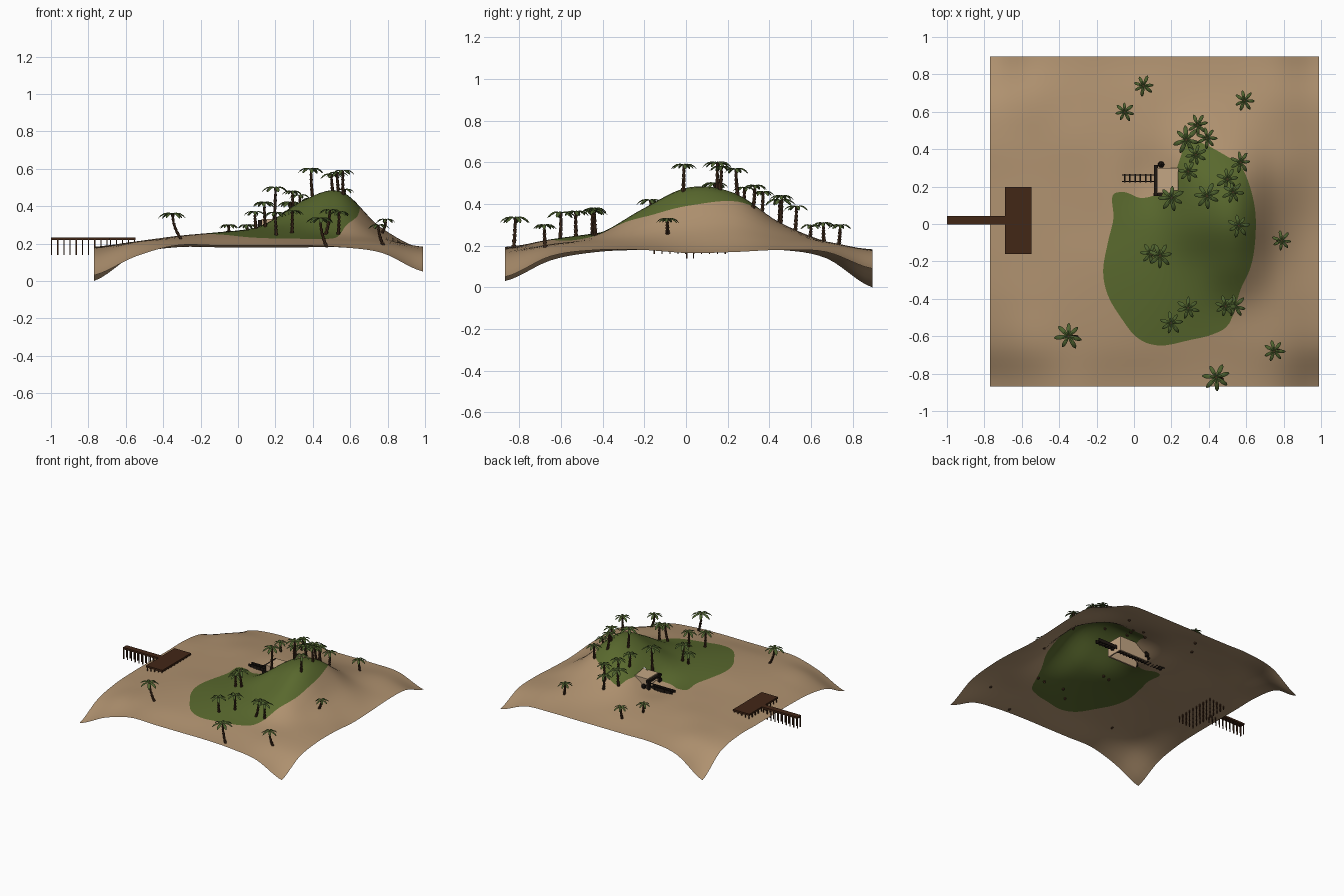
import bpy, bmesh, math, random
from mathutils import Vector, Matrix
from mathutils.geometry import delaunay_2d_cdt

if "Cube" in bpy.data.objects:
    bpy.data.objects.remove(bpy.data.objects["Cube"])
random.seed(4)

def mat(name, r, g, b):
    m = bpy.data.materials.new(name)
    m.diffuse_color = (r, g, b, 1)
    m.use_nodes = True
    m.node_tree.nodes["Principled BSDF"].inputs["Base Color"].default_value = m.diffuse_color
    return m

SAND = mat("sand", .43, .285, .16)
GRASS = mat("grass", .10, .14, .027)
WOOD = mat("pier_wood", .055, .02, .008)
BARK = mat("palm_bark", .065, .03, .014)
LEAF = mat("palm_leaf", .075, .12, .028)
DARK = mat("dark_timber", .014, .009, .006)
STONE = mat("pale_wall", .55, .38, .23)

def finish(name, bm, mats, smooth=None):
    me = bpy.data.meshes.new(name)
    bm.to_mesh(me)
    bm.free()
    ob = bpy.data.objects.new(name, me)
    bpy.context.collection.objects.link(ob)
    for m in mats:
        me.materials.append(m)
    if smooth:
        bpy.ops.object.select_all(action='DESELECT')
        ob.select_set(True)
        bpy.context.view_layer.objects.active = ob
        bpy.ops.object.shade_smooth_by_angle(angle=math.radians(smooth))
    return ob

def box(bm, x0, x1, y0, y1, z0, z1):
    m = Matrix.Translation(((x0 + x1) / 2, (y0 + y1) / 2, (z0 + z1) / 2)) @ \
        Matrix.Diagonal((x1 - x0, y1 - y0, z1 - z0, 1))
    bmesh.ops.create_cube(bm, size=1, matrix=m)

# Coarse height grid, front row first, left to right
X0, X1, Y0, Y1 = -.77, .99, -.87, .895
H = [(.03, .13, .19, .19, .19, .19, .18, .15, .05),
     (.13, .20, .22, .23, .23, .22, .21, .20, .15),
     (.17, .21, .235, .25, .26, .26, .25, .22, .18),
     (.18, .21, .24, .26, .28, .32, .375, .24, .18),
     (.18, .21, .235, .255, .29, .41, .475, .27, .165),
     (.18, .21, .235, .25, .25, .41, .445, .28, .17),
     (.18, .21, .235, .24, .25, .305, .30, .235, .18),
     (.14, .20, .21, .215, .22, .22, .22, .215, .17),
     (.00, .14, .18, .18, .18, .18, .18, .17, .09)]

def cubic(p, t):
    a, b, c, d = p
    return b + .5 * t * (c - a + t * (2*a - 5*b + 4*c - d + t * (3*(b - c) + d - a)))

def sample(row, u):
    i = min(max(int(u), 0), 7)
    g = lambda k: row[min(max(k, 0), 8)]
    return cubic([g(i + k) for k in (-1, 0, 1, 2)], u - i)

def ground(x, y):
    u, v = 8 * (x - X0) / (X1 - X0), 8 * (y - Y0) / (Y1 - Y0)
    return max(0, sample([sample(r, u) for r in H], v))

# Grass outline, rounded into a closed loop
G = [(-.115, .15), (-.05, .17), (.03, .14), (.10, .15), (.17, .18), (.21, .25),
     (.25, .36), (.28, .45), (.37, .43), (.5, .36), (.57, .31), (.62, .2), (.65, .05),
     (.645, -.12), (.62, -.24), (.57, -.35), (.51, -.53), (.42, -.59), (.3, -.62),
     (.14, -.65), (.02, -.61), (-.07, -.5), (-.14, -.38), (-.165, -.25), (-.14, -.1), (-.11, .03)]
n = len(G)
loop = [tuple(cubic([G[(i + k) % n][a] for k in (-1, 0, 1, 2)], s / 5) for a in (0, 1))
        for i in range(n) for s in range(5)]

def in_grass(x, y):
    c = False
    for (ax, ay), (bx, by) in zip(loop, loop[1:] + loop[:1]):
        if (ay > y) != (by > y) and x < ax + (y - ay) * (bx - ax) / (by - ay):
            c = not c
    return c

# Island sheet: grid triangulated along the grass edge and the tunnel opening
N = 48
pts = [Vector((X0 + (X1 - X0) * i / N, Y0 + (Y1 - Y0) * j / N)) for j in range(N + 1) for i in range(N + 1)]
edges = []
hole = [(.135, .18), (.235, .18), (.235, .285), (.135, .285)]
for ring in (loop, hole):
    b = len(pts)
    pts += [Vector(p) for p in ring]
    edges += [(b + i, b + (i + 1) % len(ring)) for i in range(len(ring))]
vs, _, fs = delaunay_2d_cdt(pts, edges, [], 0, 1e-5)[:3]
bm = bmesh.new()
bv = [bm.verts.new((p.x, p.y, ground(p.x, p.y))) for p in vs]
for f in fs:
    cx = sum(vs[i].x for i in f) / len(f)
    cy = sum(vs[i].y for i in f) / len(f)
    if .135 < cx < .235 and .18 < cy < .285:
        continue
    bm.faces.new([bv[i] for i in f]).material_index = int(in_grass(cx, cy))
finish("island_ground", bm, [SAND, GRASS], 60)

# Pier: platform, walkway and rows of thin posts
bm = bmesh.new()
box(bm, -.69, -.547, -.16, .197, .218, .232)
box(bm, -1.0, -.69, -.002, .042, .218, .232)
for i in range(10):
    for y in (.004, .036):
        x = -.997 + i * .033
        box(bm, x - .003, x + .003, y - .003, y + .003, .14, .22)
for i in range(5):
    for j in range(10):
        x, y = -.682 + i * .032, -.153 + j * .038
        box(bm, x - .003, x + .003, y - .003, y + .003, .16, .22)
finish("pier", bm, [WOOD])

# Mine tunnel: roof and two walls running into the hill
bm = bmesh.new()
box(bm, .125, .38, .165, .30, .318, .33)
for y in (.165, .288):
    box(bm, .125, .38, y, y + .012, .215, .32)
box(bm, .37, .38, .165, .30, .215, .32)
finish("tunnel", bm, [STONE])

# Tunnel mouth timbers and side props
bm = bmesh.new()
for y in (.158, .29):
    box(bm, .108, .128, y, y + .018, .235, .325)
box(bm, .106, .128, .15, .315, .305, .322)
box(bm, .105, .19, .150, .166, .24, .285)
bmesh.ops.create_icosphere(bm, subdivisions=1, radius=.02, matrix=Matrix.Translation((.145, .318, .275)))
box(bm, .135, .155, .305, .33, .24, .275)
finish("mouth_timbers", bm, [DARK])

# Track into the tunnel
bm = bmesh.new()
for y in (.228, .262):
    box(bm, -.065, .55, y - .003, y + .003, .24, .266)
for i in range(22):
    x = -.05 + i * .028
    box(bm, x - .004, x + .004, .222, .268, .238, .259)
finish("track", bm, [DARK])

# Palms: crown x, crown y, top height; lean gives the trunk foot offset
PALMS = [(.05, .74, .31), (-.05, .6, .31), (.59, .66, .32), (.34, .53, .40), (.28, .45, .43),
         (.39, .46, .45), (.33, .37, .47), (.29, .28, .49), (.57, .33, .50), (.50, .24, .58),
         (.53, .17, .59), (.39, .15, .61), (.20, .14, .51), (.56, -.01, .60), (.79, -.09, .34),
         (.09, -.16, .38), (.14, -.17, .43), (.29, -.45, .385), (.20, -.53, .375),
         (.49, -.44, .39), (.54, -.44, .38), (-.35, -.6, .37), (.75, -.68, .31), (.44, -.82, .345)]
LEAN = {21: .05, 23: .035, 22: .03, 14: -.025, 19: -.025, 0: -.01}

def trunk(bm, foot, top, r):
    # Stacked flaring rings along a gently bent line
    segs, sides, prev = 6, 7, None
    for s in range(segs):
        for e, fl in ((0, .75), (1, 1.15)):
            t = (s + e) / segs
            c = foot.lerp(top, t)
            b = 1 - (1 - t) ** 2
            c.x = foot.x + (top.x - foot.x) * b
            c.y = foot.y + (top.y - foot.y) * b
            rr = r * fl * (1.25 - .45 * t)
            ring = [bm.verts.new((c.x + rr * math.cos(a), c.y + rr * math.sin(a), c.z))
                    for a in (math.tau * k / sides for k in range(sides))]
            if prev:
                for k in range(sides):
                    bm.faces.new((prev[k], prev[(k + 1) % sides], ring[(k + 1) % sides], ring[k]))
            prev = ring
    bm.faces.new(prev)

# Frond stations: reach, height, half width
FROND = [(.04, 0, .05), (.3, .10, .13), (.6, .06, .16), (.85, -.10, .13), (1, -.30, .03)]

def frond(bm, c, ang, size):
    d, s = Vector((math.cos(ang), math.sin(ang), 0)), Vector((-math.sin(ang), math.cos(ang), 0))
    prev = None
    for r, z, w in FROND:
        p = c + d * r * size + Vector((0, 0, z * size))
        low = Vector((0, 0, -w * size * .55))
        row = [bm.verts.new(q) for q in (p + s * w * size + low, p, p - s * w * size + low, p + low * 1.2)]
        if prev:
            for k in range(4):
                bm.faces.new((prev[k], row[k], row[(k + 1) % 4], prev[(k + 1) % 4]))
        prev = row
    bm.faces.new(prev)

for i, (x, y, z) in enumerate(PALMS):
    lx, ly = LEAN.get(i, random.uniform(-.012, .012)), random.uniform(-.01, .01)
    foot = Vector((x + lx, y + ly, ground(x + lx, y + ly) - .01))
    size = .052 + .14 * min(max(z - foot.z - .10, 0), .09) + random.uniform(0, .005)
    if i in (21, 4, 11, 23):
        size = .072
    crown = Vector((x, y, z - .012))
    bm = bmesh.new()
    trunk(bm, foot, crown, .0085)
    finish("palm_trunk_%d" % i, bm, [BARK])
    bm = bmesh.new()
    a0 = random.uniform(0, 1)
    for k in range(7):
        frond(bm, crown, a0 + math.tau * k / 7 + random.uniform(-.12, .12), size * random.uniform(.9, 1.08))
    bmesh.ops.recalc_face_normals(bm, faces=bm.faces)
    finish("palm_leaves_%d" % i, bm, [LEAF], 50)
